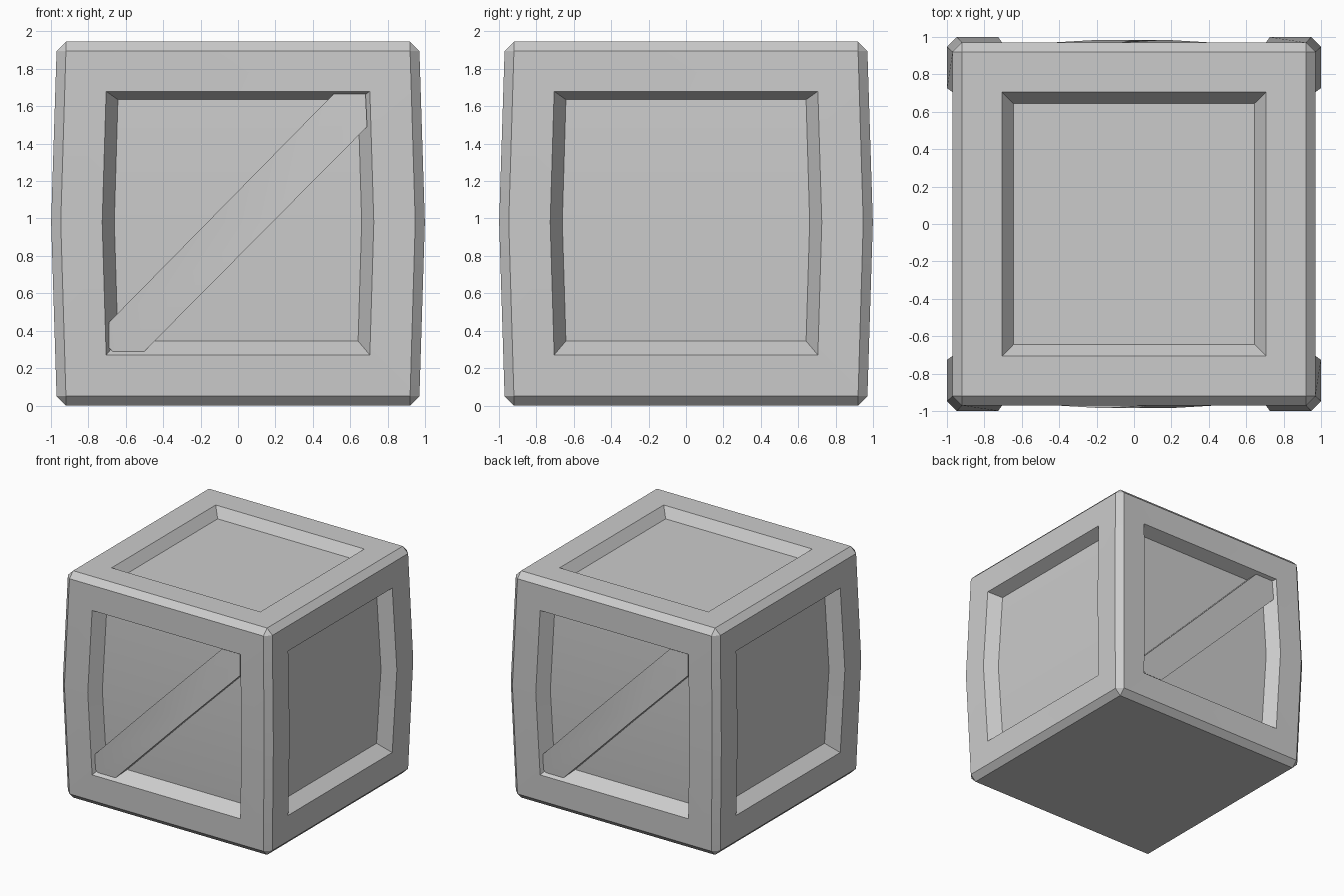
import bpy, bmesh
from math import radians
from mathutils import Vector, Matrix

if "Cube" in bpy.data.objects:
    bpy.data.objects.remove(bpy.data.objects["Cube"])

BULGE, MID, TOP = 1.03, 0.98, 1.945
EDGE, FACE = 0.92, 0.97          # flat face half width, distance of face from centre
DEPTH_SIDE, DEPTH_TOP = 0.105, 0.08


def finish(name, bm):
    bmesh.ops.remove_doubles(bm, verts=bm.verts, dist=0.0005)
    bmesh.ops.recalc_face_normals(bm, faces=bm.faces)
    me = bpy.data.meshes.new(name)
    bm.to_mesh(me)
    bm.free()
    ob = bpy.data.objects.new(name, me)
    bpy.context.collection.objects.link(ob)
    bpy.ops.object.select_all(action='DESELECT')
    ob.select_set(True)
    bpy.context.view_layer.objects.active = ob
    bpy.ops.object.shade_smooth_by_angle(angle=radians(30))
    return ob


def ring(w, z0, z1, y):
    """Six points of a side panel outline, widest and furthest out at mid height."""
    m, ym = w * BULGE, y - FACE * (BULGE - 1)
    return [Vector(p) for p in ((-w, -y * 1, z0), (w, -y, z0), (m, -(y + FACE * (BULGE - 1)), MID),
                                (w, -y, z1), (-w, -y, z1), (-m, -(y + FACE * (BULGE - 1)), MID))]


# crate body: framed panels on four sides and top, chamfered edges
bm = bmesh.new()


def face(pts):
    bm.faces.new([bm.verts.new(p) for p in pts])


def bands(rings):
    for a, b in zip(rings, rings[1:]):
        n = len(a)
        for i in range(n):
            face((a[i], a[(i + 1) % n], b[(i + 1) % n], b[i]))


outer = ring(EDGE, 0.05, TOP - 0.05, FACE)
rings = [outer, ring(0.705, 0.27, 1.68, FACE), ring(0.642, 0.345, 1.635, FACE - DEPTH_SIDE)]
side_faces = []
bands_list = rings
for k in range(4):
    rot = Matrix.Rotation(radians(90 * k), 3, 'Z')
    nxt = Matrix.Rotation(radians(90 * (k + 1)), 3, 'Z')
    rs = [[rot @ p for p in r] for r in rings]
    bands(rs)
    o, c = rs[0], rs[2]
    face((c[0], c[1], c[2], c[5]))
    face((c[5], c[2], c[3], c[4]))
    # vertical chamfer to the next side
    n = [nxt @ p for p in outer]
    face((o[1], n[0], n[5], o[2]))
    face((o[2], n[5], n[4], o[3]))
    # top and bottom chamfers with corner triangles
    for z, i, j, ni in ((0, 0, 1, 0), (TOP, 4, 3, 4)):
        l = rot @ Vector((-EDGE, -EDGE, z))
        r = rot @ Vector((EDGE, -EDGE, z))
        face((o[i], o[j], r, l))
        face((o[j], n[ni], r))


def square(w, z):
    return [Vector((x * w, y * w, z)) for x, y in ((-1, -1), (1, -1), (1, 1), (-1, 1))]


lid = [square(EDGE, TOP), square(0.705, TOP), square(0.645, TOP - DEPTH_TOP)]
bands(lid)
face(lid[-1])
face(square(EDGE, 0))
finish("crate_body", bm)

# diagonal braces on front and back, bowed at mid height
outline = [(-0.69, 0.31), (-0.67, 0.29), (-0.5, 0.29), (0.69, 1.49),
           (0.682, 1.665), (0.51, 1.665), (-0.69, 0.445)]
for name, angle in (("front_brace", 0), ("back_brace", 180)):
    bm = bmesh.new()
    f = bm.faces.new([bm.verts.new((x, -0.86, z)) for x, z in outline])
    ext = bmesh.ops.extrude_face_region(bm, geom=[f], use_keep_orig=True)
    for v in ext["geom"]:
        if isinstance(v, bmesh.types.BMVert):
            v.co.y = -0.945
    bmesh.ops.bisect_plane(bm, geom=bm.verts[:] + bm.edges[:] + bm.faces[:],
                           plane_co=(0, 0, MID), plane_no=(0, 0, 1))
    for v in bm.verts:
        v.co.y -= 0.04 * (1 - abs(v.co.z - MID) / 0.69)
    bmesh.ops.rotate(bm, verts=bm.verts, cent=(0, 0, 0),
                     matrix=Matrix.Rotation(radians(angle), 3, 'Z'))
    finish(name, bm)
